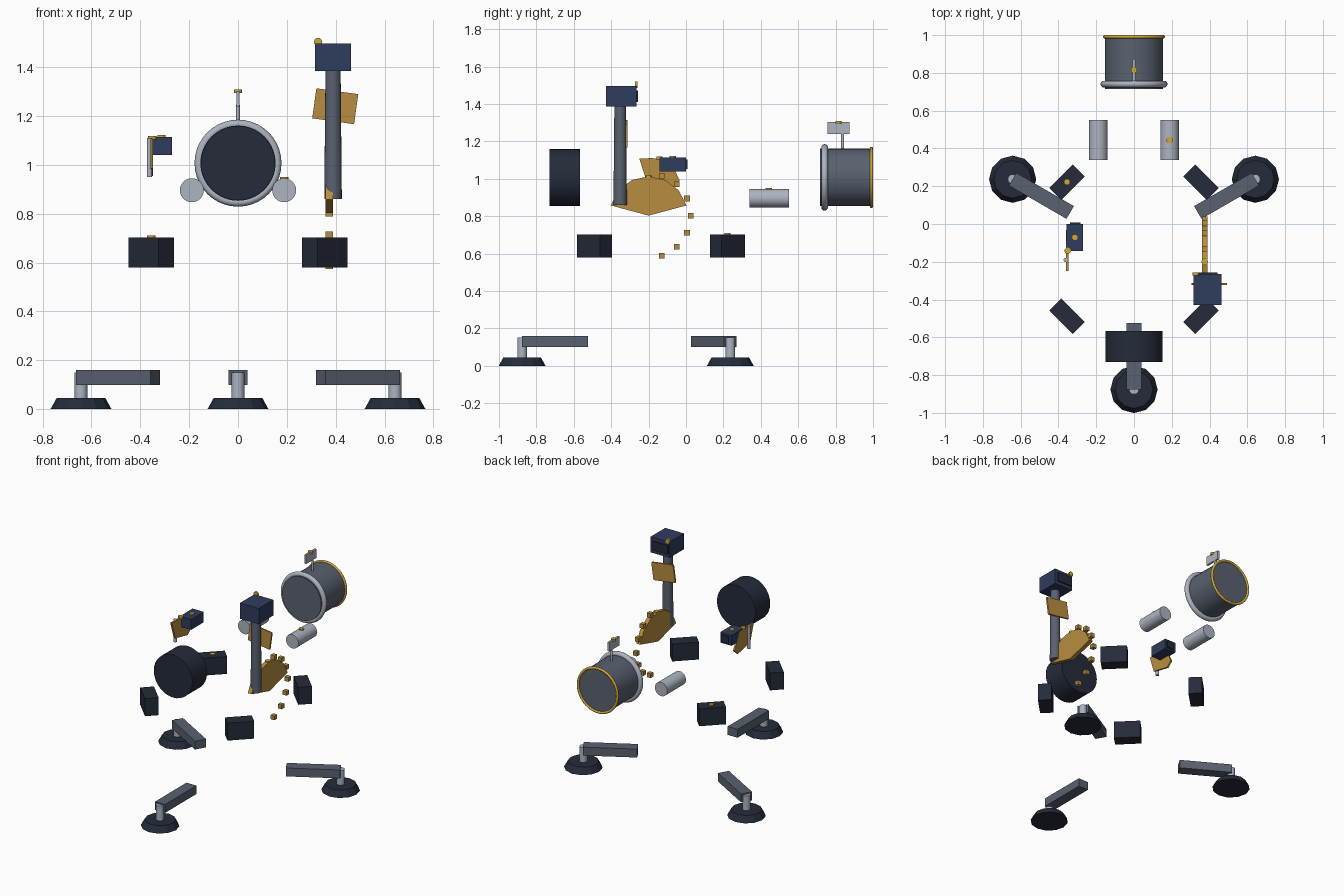
import bpy, bmesh
from math import radians, sin, cos, pi
from mathutils import Vector

if "Cube" in bpy.data.objects:
    bpy.data.objects.remove(bpy.data.objects["Cube"])


def material(name, rgb):
    m = bpy.data.materials.new(name)
    m.diffuse_color = (*rgb, 1)
    m.use_nodes = True
    m.node_tree.nodes["Principled BSDF"].inputs["Base Color"].default_value = m.diffuse_color
    return m


DARK = material("dark", (0.018, 0.024, 0.042))
GREY = material("grey", (0.10, 0.12, 0.16))
STEEL = material("steel", (0.42, 0.46, 0.53))
NAVY = material("navy", (0.028, 0.045, 0.11))
GOLD = material("gold", (0.48, 0.27, 0.05))
YELLOW = material("yellow", (0.65, 0.38, 0.04))


def finish(name, mat, smooth=False):
    ob = bpy.context.object
    ob.name = name
    ob.data.materials.append(mat)
    if smooth:
        bpy.ops.object.shade_smooth_by_angle(angle=radians(40))
    return ob


def box(name, loc, size, mat, rot=(0, 0, 0)):
    bpy.ops.mesh.primitive_cube_add(size=1, location=loc, rotation=rot)
    ob = finish(name, mat)
    ob.scale = size
    return ob


def rod(name, loc, r, length, mat, axis="Z", sides=32, r_top=None):
    rot = {"X": (0, pi / 2, 0), "Y": (pi / 2, 0, 0), "Z": (0, 0, 0)}[axis]
    bpy.ops.mesh.primitive_cone_add(vertices=sides, radius1=r, radius2=r if r_top is None else r_top,
                                    depth=length, location=loc, rotation=rot)
    return finish(name, mat, sides > 12)


def ring(name, loc, major, minor, mat):
    bpy.ops.mesh.primitive_torus_add(major_radius=major, minor_radius=minor, major_segments=40,
                                     minor_segments=10, location=loc, rotation=(pi / 2, 0, 0))
    return finish(name, mat, True)


def button(name, x, y, z, axis="Z"):
    return rod(name, (x, y, z), 0.017, 0.014, YELLOW, axis, 16)


def plate_yz(name, x, thick, points, mat):
    # flat outline in the y-z plane, given thickness along x
    bm = bmesh.new()
    face = bm.faces.new([bm.verts.new((x - thick / 2, y, z)) for y, z in points])
    ext = bmesh.ops.extrude_face_region(bm, geom=[face])
    verts = [v for v in ext["geom"] if isinstance(v, bmesh.types.BMVert)]
    bmesh.ops.translate(bm, verts=verts, vec=Vector((thick, 0, 0)))
    bmesh.ops.recalc_face_normals(bm, faces=bm.faces)
    me = bpy.data.meshes.new(name)
    bm.to_mesh(me)
    bm.free()
    ob = bpy.data.objects.new(name, me)
    bpy.context.collection.objects.link(ob)
    me.materials.append(mat)
    return ob


CY = -0.134  # centre of the tripod in y

# Tripod: pads, posts and radial bars
for i, deg in enumerate((-90, 30, 150)):
    a = radians(deg)
    at = lambda r, z: (r * cos(a), CY + r * sin(a), z)
    rod(f"foot_pad_{i}", at(0.742, 0.0225), 0.125, 0.045, DARK, sides=12, r_top=0.1)
    rod(f"foot_post_{i}", at(0.742, 0.0975), 0.026, 0.105, STEEL, sides=16)
    box(f"leg_bar_{i}", at(0.566, 0.13), (0.352, 0.078, 0.06), GREY, (0, 0, a))

# Four battery blocks, set tangentially
for i in range(4):
    a = radians(45 + 90 * i)
    box(f"battery_block_{i}", (0.502 * cos(a), CY + 0.502 * sin(a), 0.641),
        (0.09, 0.175, 0.124), DARK, (0, 0, a))
button("battery_button", -0.355, 0.222, 0.704)

# Counterweight drum
rod("counterweight_drum", (0, -0.648, 1.007), 0.152, 0.165, DARK, "Y")

# Barrel with its rings and sight
rod("barrel", (0, 0.854, 1.007), 0.154, 0.276, GREY, "Y", 40)
ring("barrel_front_ring", (0, 0.741, 1.007), 0.16, 0.018, STEEL)
ring("barrel_rear_ring", (0, 0.991, 1.007), 0.155, 0.009, YELLOW)
rod("sight_post", (0, 0.838, 1.2), 0.008, 0.09, STEEL, sides=12)
box("sight_plate", (0, 0.815, 1.271), (0.014, 0.116, 0.064), STEEL)
button("sight_button", 0, 0.815, 1.302)

# Side cylinders
for side, s in (("left", -1), ("right", 1)):
    rod(f"{side}_cylinder", (0.189 * s, 0.445, 0.896), 0.049, 0.21, STEEL, "Y", 24)
button("cylinder_button", 0.189, 0.443, 0.944)

# Column, its head box and tilted plate
rod("column", (0.389, -0.352, 1.125), 0.036, 0.53, GREY, sides=20, r_top=0.031)
box("column_head", (0.389, -0.346, 1.441), (0.148, 0.163, 0.112), NAVY)
box("column_head_screen", (0.384, -0.263, 1.441), (0.118, 0.014, 0.064), DARK)
button("column_head_button", 0.328, -0.265, 1.503, "Y")
box("column_plate", (0.398, -0.318, 1.24), (0.173, 0.012, 0.124), GOLD, (0, radians(8), 0))

# Toothed sector with a loose arc of teeth
SY, SZ, SX = -0.2, 0.803, 0.374
arc = [radians(15 + 25 * k) for k in range(7)]
plate_yz("sector_plate", SX, 0.03,
         [(SY, SZ)] + [(SY + 0.21 * cos(a), SZ + 0.21 * sin(a)) for a in arc], GOLD)
for k in range(-3, 4):
    a = radians(24 * k)
    box(f"sector_tooth_{k + 3}", (SX, SY + 0.225 * cos(a), SZ + 0.225 * sin(a)),
        (0.03, 0.03, 0.03), GOLD)
button("sector_button", SX, SY, SZ + 0.207)

# Left control box with post and slanted plate
box("control_box", (-0.314, -0.071, 1.077), (0.088, 0.142, 0.074), NAVY)
box("control_box_screen", (-0.312, 0.003, 1.077), (0.056, 0.012, 0.05), DARK)
rod("control_post", (-0.362, -0.19, 1.03), 0.011, 0.16, STEEL, sides=12)
plate_yz("control_plate", -0.353, 0.012,
         [(-0.25, 1.108), (-0.09, 1.108), (-0.033, 0.99), (-0.07, 0.955), (-0.21, 0.985)], GOLD)
button("control_button", -0.313, -0.071, 1.115)
button("plate_button", -0.351, -0.142, 1.111)
